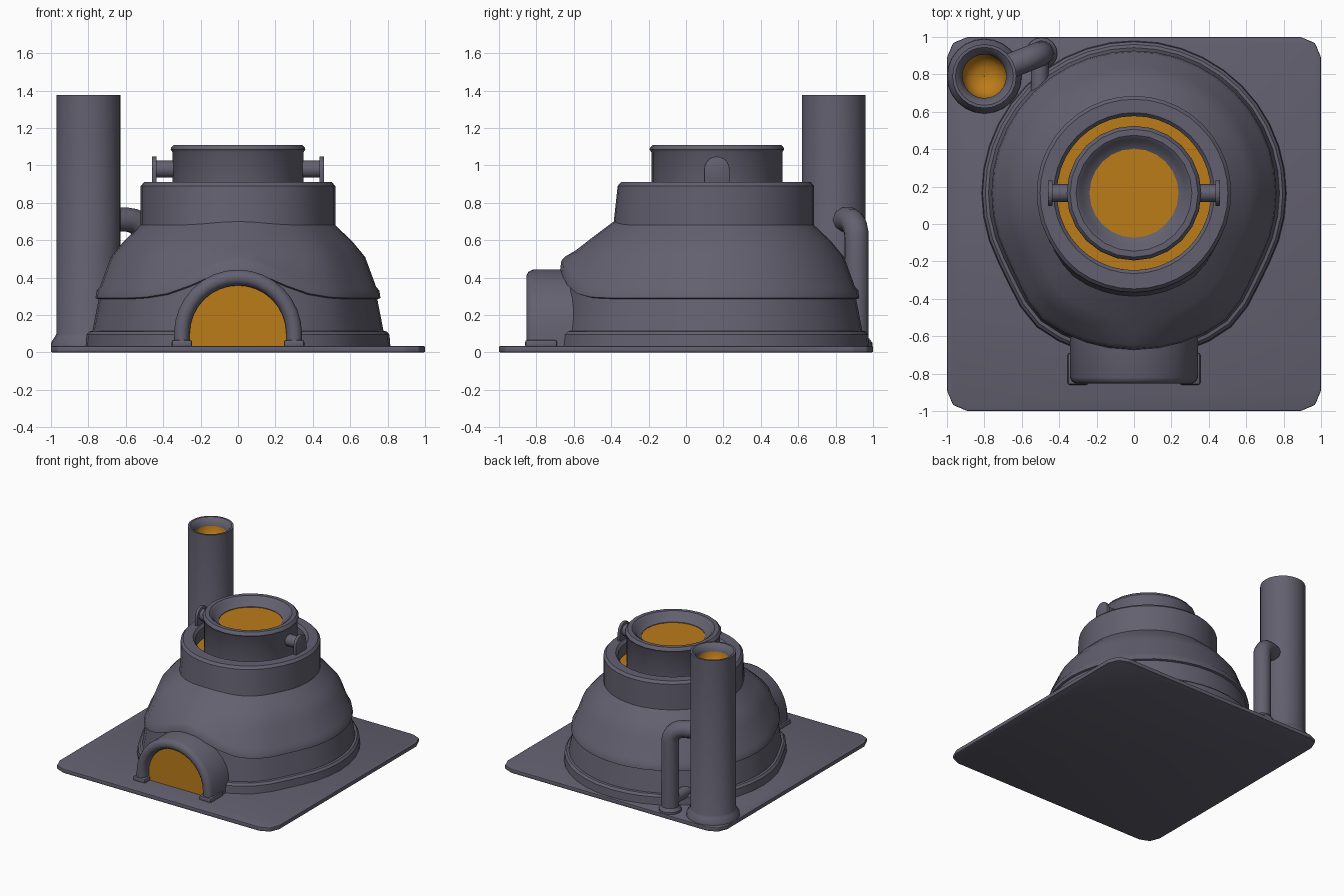
import bpy, bmesh, math
from math import sin, cos, pi, radians, exp

if "Cube" in bpy.data.objects:
    bpy.data.objects.remove(bpy.data.objects["Cube"])


def material(name, color):
    m = bpy.data.materials.new(name)
    m.diffuse_color = color
    m.use_nodes = True
    m.node_tree.nodes["Principled BSDF"].inputs["Base Color"].default_value = m.diffuse_color
    return m


STONE = material("dark_stone", (0.125, 0.118, 0.16, 1))
GLOW = material("orange_glow", (0.5, 0.2, 0.01, 1))


def finish(name, bm, mat=STONE, angle=35):
    bmesh.ops.recalc_face_normals(bm, faces=bm.faces)
    me = bpy.data.meshes.new(name)
    bm.to_mesh(me)
    bm.free()
    ob = bpy.data.objects.new(name, me)
    bpy.context.collection.objects.link(ob)
    me.materials.append(mat)
    bpy.ops.object.select_all(action='DESELECT')
    ob.select_set(True)
    bpy.context.view_layer.objects.active = ob
    bpy.ops.object.shade_smooth_by_angle(angle=radians(angle))
    return ob


def grid(name, rows, mat=STONE, closed=True, angle=35):
    """Skin a list of point rows; closed joins each row's ends."""
    bm = bmesh.new()
    vs = [[bm.verts.new(p) for p in row] for row in rows]
    n = len(rows[0])
    for a, b in zip(vs, vs[1:]):
        for i in range(n if closed else n - 1):
            j = (i + 1) % n
            bm.faces.new((a[i], a[j], b[j], b[i]))
    return finish(name, bm, mat, angle)


def lathe(name, profile, cx, cy, n=24, mat=STONE, angle=35):
    return grid(name, [[(cx + r * cos(2 * pi * i / n), cy + r * sin(2 * pi * i / n), z)
                        for i in range(n)] for r, z in profile], mat, True, angle)


def prism(name, pts, vec, mat=STONE, bevel=0):
    """Extrude a flat polygon along vec."""
    bm = bmesh.new()
    f = bm.faces.new([bm.verts.new(p) for p in pts])
    if any(vec):
        r = bmesh.ops.extrude_face_region(bm, geom=[f])
        bmesh.ops.translate(bm, vec=vec, verts=[v for v in r['geom'] if isinstance(v, bmesh.types.BMVert)])
    if bevel:
        bmesh.ops.bevel(bm, geom=list(bm.edges), offset=bevel, segments=2, affect='EDGES', profile=0.5)
    return finish(name, bm, mat)


def disc(name, r, cx, cy, z, n=24):
    return prism(name, [(cx + r * cos(2 * pi * i / n), cy + r * sin(2 * pi * i / n), z)
                        for i in range(n)], (0, 0, 0), GLOW)


def tube(name, pts, radius):
    cu = bpy.data.curves.new(name, 'CURVE')
    cu.dimensions = '3D'
    cu.bevel_depth, cu.bevel_resolution, cu.use_fill_caps = radius, 3, True
    s = cu.splines.new('POLY')
    s.points.add(len(pts) - 1)
    for p, q in zip(s.points, pts):
        p.co = (*q, 1)
    ob = bpy.data.objects.new(name, cu)
    bpy.context.collection.objects.link(ob)
    me = bpy.data.meshes.new_from_object(ob.evaluated_get(bpy.context.evaluated_depsgraph_get()))
    bpy.data.objects.remove(ob)
    bm = bmesh.new()
    bm.from_mesh(me)
    return finish(name, bm, angle=45)


CY = 0.165  # centre of the dome

# base plate with rounded corners
corners = []
for k, (sx, sy) in enumerate([(1, 1), (-1, 1), (-1, -1), (1, -1)]):
    for a in (0, 45, 90):
        t = radians(a + 90 * k)
        corners.append((sx * 0.89 + 0.11 * cos(t), sy * 0.89 + 0.11 * sin(t), 0))
prism("base_plate", corners, (0, 0, 0.034), bevel=0.007)

# dome: radius, height, forward bulge over the door, lift over the door
dome = [(.815, .03, .09, 0), (.81, .095, .09, 0), (.795, .112, .09, 0), (.778, .115, .09, 0),
        (.745, .285, .10, .15), (.762, .29, .10, .15), (.756, .33, .10, .16), (.738, .352, .10, .16),
        (.68, .51, .11, .035), (.61, .595, .09, .02), (.52, .68, .06, .02), (.52, .89, .02, 0),
        (.502, .91, .02, 0), (.43, .91, 0, 0), (.412, .89, 0, 0), (.412, .78, 0, 0)]
N = 40
rows = []
for r, z, bulge, lift in dome:
    row = []
    for i in range(N):
        t = 2 * pi * i / N - pi / 2
        d = abs(math.degrees((2 * pi * i / N + pi) % (2 * pi) - pi))  # angle from the front
        w = max(0, min(1, (62 - d) / 30))
        w = w * w * (3 - 2 * w)
        rr = r * (1 + bulge * w)
        row.append((rr * cos(t), CY + rr * sin(t), z + lift * exp(-(d / 20) ** 2)))
    rows.append(row)
grid("dome", rows)
disc("dome_glow", 0.415, 0, CY, 0.80)

# crucible standing in the dome mouth
lathe("crucible", [(.35, .78), (.35, 1.07), (.36, 1.085), (.357, 1.095), (.342, 1.11), (.31, 1.11),
                   (.29, 1.095), (.275, 1.07), (.238, 1.05), (.238, 1.03)], 0, CY)
disc("crucible_glow", 0.24, 0, CY, 1.045)

# side pegs with arched end plates
for side, s in (("left", -1), ("right", 1)):
    tube("peg_" + side, [(s * 0.32, CY, .98), (s * 0.45, CY, .98)], 0.048)
    arch = [(s * 0.435, CY + 0.068 * cos(pi * i / 10), .98 + 0.068 * sin(pi * i / 10)) for i in range(11)]
    arch += [(s * 0.435, CY - 0.068, .905), (s * 0.435, CY + 0.068, .905)]
    prism("peg_plate_" + side, arch, (s * 0.025, 0, 0), bevel=0.005)

# arched doorway: rounded section swept over a half circle with short legs
section = [(.258, -.70), (.258, -.81), (.268, -.838), (.288, -.853), (.312, -.853),
           (.332, -.842), (.342, -.82), (.342, -.5)]
SEG = 16
rows = []
for r, y in section:
    row = [(r, y, 0.03)]
    row += [(r * cos(pi * i / SEG), y, 0.10 + r * sin(pi * i / SEG)) for i in range(SEG + 1)]
    rows.append(row + [(-r, y, 0.03)])
grid("door_arch", rows, closed=False, angle=40)
fill = [(.262, -.79, .03)]
fill += [(.262 * cos(pi * i / SEG), -.79, .10 + .262 * sin(pi * i / SEG)) for i in range(SEG + 1)]
prism("door_glow", fill + [(-.262, -.79, .03)], (0, 0, 0), GLOW)
for side, s in (("left", -1), ("right", 1)):
    prism("door_foot_" + side, [(s * .245, -.86, .025), (s * .355, -.86, .025),
                                (s * .355, -.69, .025), (s * .245, -.69, .025)], (0, 0, .042), bevel=.012)

# chimney with flared foot and glowing bowl
CX, CHY = -0.80, 0.79
lathe("chimney", [(.2, .03), (.198, .055), (.178, .085), (.171, .10), (.171, 1.375), (.155, 1.375),
                  (.138, 1.36), (.117, 1.325), (.117, 1.31)], CX, CHY)
lathe("chimney_glow", [(.118, 1.325), (.112, 1.28), (.085, 1.24), (.045, 1.22), (.002, 1.215)],
      CX, CHY, mat=GLOW, angle=60)

# side pipe: leaves the chimney, bends down to the plate
bend = [(-.495 - .10 * (1 - cos(a)), .912 - .04 * (1 - cos(a)), .61 + .10 * sin(a))
        for a in [radians(18 * k) for k in range(5, -1, -1)]]
tube("side_pipe", [(-.78, .797, .71)] + bend + [(-.495, .912, .03)], 0.067)
lathe("side_pipe_foot", [(.085, .03), (.085, .05), (.067, .075)], -.495, .912, 16)
tube("side_pipe_link", [(-.505, .90, .12), (-.505, .62, .12)], 0.047)
